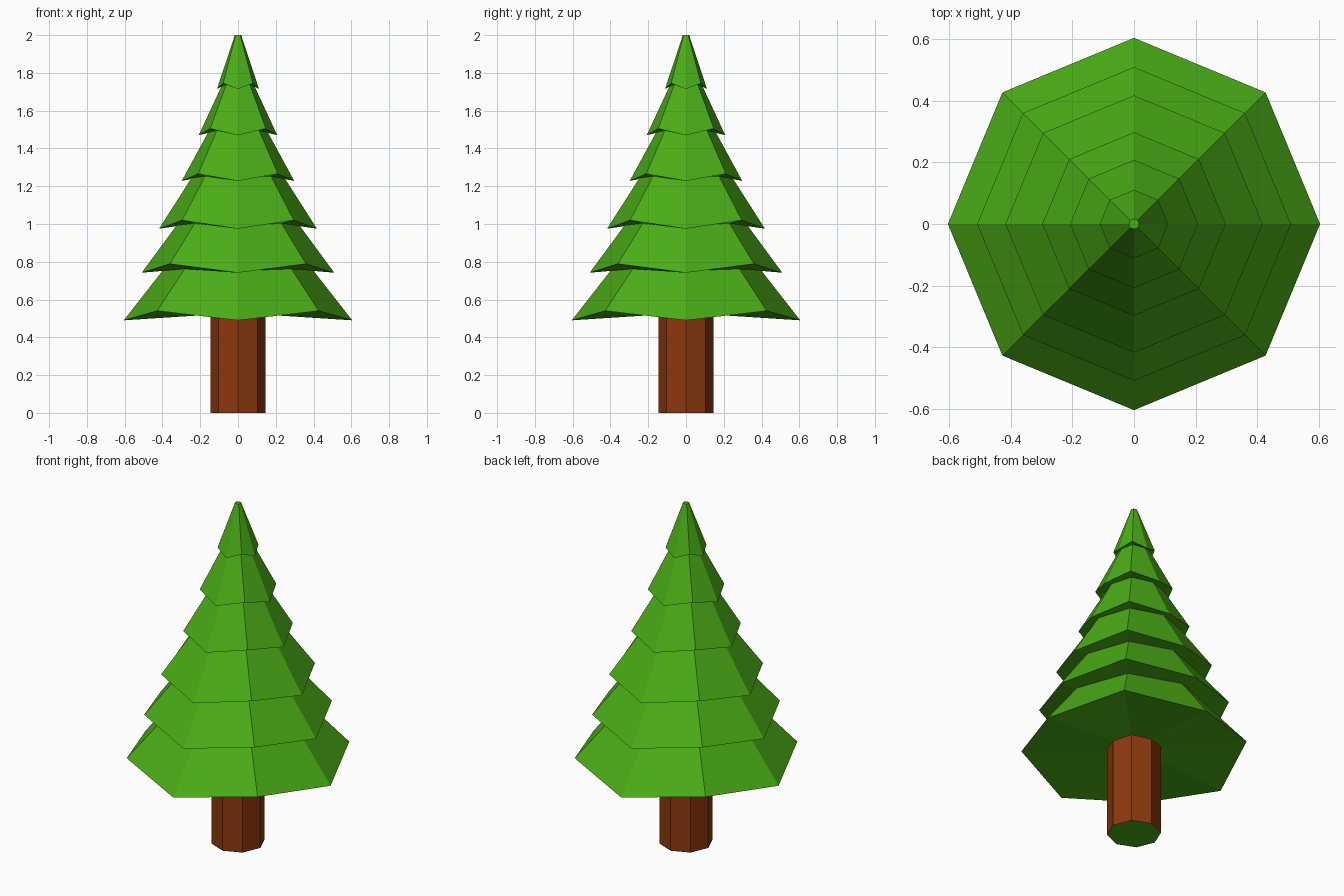
import bpy, bmesh
from math import cos, sin, pi

if "Cube" in bpy.data.objects:
    bpy.data.objects.remove(bpy.data.objects["Cube"])

SIDES = 8


def material(name, rgb):
    m = bpy.data.materials.new(name)
    m.diffuse_color = (*rgb, 1)
    m.use_nodes = True
    m.node_tree.nodes["Principled BSDF"].inputs["Base Color"].default_value = m.diffuse_color
    return m


def ring(bm, r, z, lift):
    # octagon whose diagonal corners are lifted
    return [bm.verts.new((r * cos(i * 2 * pi / SIDES), r * sin(i * 2 * pi / SIDES),
                          z + lift * (i % 2))) for i in range(SIDES)]


def loft(name, rings, mats, cap_bottom=False, cap_top=False):
    bm = bmesh.new()
    loops = [ring(bm, *p) for p in rings]
    for a, b in zip(loops, loops[1:]):
        for i in range(SIDES):
            j = (i + 1) % SIDES
            bm.faces.new((a[i], a[j], b[j], b[i]))
    if cap_bottom:
        bm.faces.new(loops[0][::-1]).material_index = len(mats) - 1
    if cap_top:
        bm.faces.new(loops[-1])
    me = bpy.data.meshes.new(name)
    bm.to_mesh(me)
    bm.free()
    for m in mats:
        me.materials.append(m)
    ob = bpy.data.objects.new(name, me)
    bpy.context.collection.objects.link(ob)


green = material("needles", (0.07, 0.42, 0.008))
brown = material("bark", (0.26, 0.04, 0.004))

# trunk, with a green underside
loft("trunk", [(0.145, 0, 0), (0.145, 0.52, 0.01)], [brown, green], cap_bottom=True)

# foliage tiers: inner radius, inner height, rim radius, rim height, rim lift
tiers = [
    (0.145, 0.52, 0.605, 0.49, 0.05),
    (0.40, 0.752, 0.51, 0.742, 0.047),
    (0.325, 0.993, 0.418, 0.975, 0.045),
    (0.247, 1.243, 0.298, 1.228, 0.038),
    (0.158, 1.485, 0.208, 1.47, 0.035),
    (0.088, 1.728, 0.111, 1.715, 0.03),
]
profile = []
for r_in, z_in, r_out, z_out, lift in tiers:
    profile += [(r_in, z_in, 0.01), (r_out, z_out, lift)]
profile.append((0.017, 2.0, 0))
loft("foliage", profile, [green], cap_top=True)
